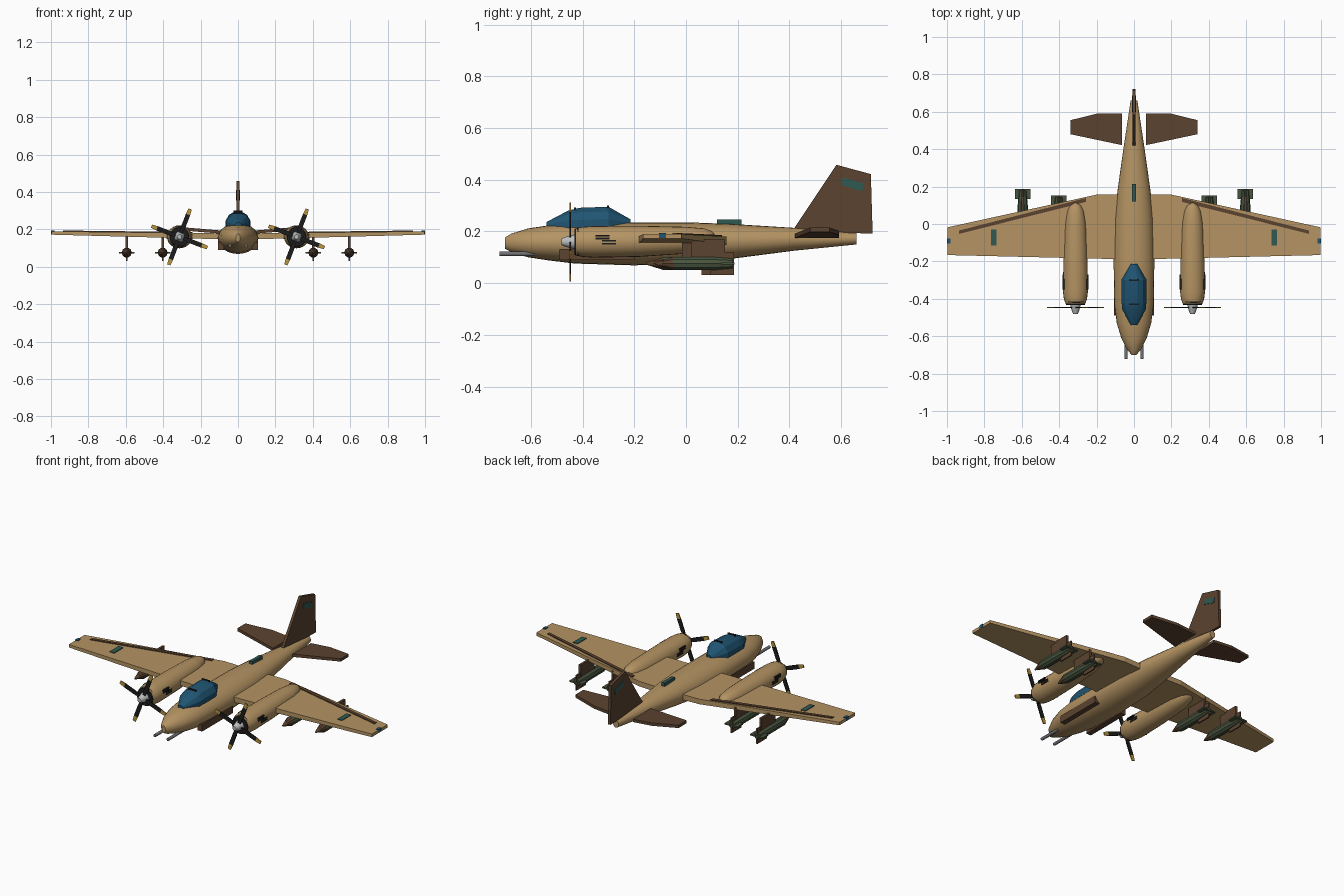
import bpy, bmesh, math
from mathutils import Vector, Matrix

if "Cube" in bpy.data.objects:
    bpy.data.objects.remove(bpy.data.objects["Cube"])


def mat(name, r, g, b):
    m = bpy.data.materials.new(name)
    m.diffuse_color = (r, g, b, 1)
    m.use_nodes = True
    m.node_tree.nodes["Principled BSDF"].inputs["Base Color"].default_value = m.diffuse_color
    return m


TAN = mat("desert tan", .46, .295, .125)
BROWN = mat("dark brown", .105, .056, .029)
BLUE = mat("canopy blue", .014, .09, .17)
TEAL = mat("panel teal", .03, .10, .085)
GREEN = mat("bomb green", .065, .09, .05)
BLACK = mat("black", .012, .012, .012)
YELLOW = mat("tip yellow", .5, .3, .05)
GREY = mat("gun grey", .17, .17, .18)
SILVER = mat("silver", .5, .52, .52)


def finish(bm, name, mats, smooth=None, rule=None):
    bmesh.ops.recalc_face_normals(bm, faces=bm.faces[:])
    me = bpy.data.meshes.new(name)
    bm.to_mesh(me)
    bm.free()
    for m in mats if isinstance(mats, (list, tuple)) else [mats]:
        me.materials.append(m)
    for p in me.polygons:
        p.use_smooth = smooth is not None
        if rule:
            p.material_index = rule(p.center)
    if smooth is not None:
        me.set_sharp_from_angle(angle=math.radians(smooth))
    ob = bpy.data.objects.new(name, me)
    bpy.context.collection.objects.link(ob)
    return ob


def loft(name, x, sections, mats, n=20, smooth=40, rule=None, turn=0.0):
    """Skin elliptical sections (y, z, half width, half height) along y."""
    bm = bmesh.new()
    rings = []
    for y, z, rx, rz in sections:
        rings.append([bm.verts.new((x + rx * math.cos(a), y, z + rz * math.sin(a)))
                      for a in (2 * math.pi * i / n + turn for i in range(n))])
    for r0, r1 in zip(rings, rings[1:]):
        for i in range(n):
            j = (i + 1) % n
            bm.faces.new((r0[i], r0[j], r1[j], r1[i]))
    bm.faces.new(rings[0])
    bm.faces.new(rings[-1])
    return finish(bm, name, mats, smooth, rule)


def slab(name, low, high, mats):
    """Solid between two matching outlines."""
    bm = bmesh.new()
    a = [bm.verts.new(p) for p in low]
    b = [bm.verts.new(p) for p in high]
    bm.faces.new(a)
    bm.faces.new(b)
    for i in range(len(a)):
        j = (i + 1) % len(a)
        bm.faces.new((a[i], a[j], b[j], b[i]))
    return finish(bm, name, mats)


def deck(name, side, outline, low, high, mats):
    """Wing-like plate: outline in x,y with heights low(x) and high(x)."""
    return slab(name, [(side * x, y, low(x)) for x, y in outline],
                [(side * x, y, high(x)) for x, y in outline], mats)


def upright(name, x, half, outline, mats):
    """Vertical plate: outline in y,z with thickness along x."""
    return slab(name, [(x - half, y, z) for y, z in outline],
                [(x + half, y, z) for y, z in outline], mats)


def box(name, lo, hi, mats):
    (x0, y0, z0), (x1, y1, z1) = lo, hi
    return upright(name, (x0 + x1) / 2, abs(x1 - x0) / 2,
                   [(y0, z0), (y1, z0), (y1, z1), (y0, z1)], mats)


# Fuselage
loft("fuselage", 0, [(-.70, .155, .012, .022), (-.675, .156, .035, .036),
                     (-.61, .156, .068, .056), (-.53, .156, .092, .068),
                     (-.43, .155, .105, .079), (-.20, .152, .109, .083),
                     (.02, .156, .104, .079), (.18, .162, .088, .067),
                     (.42, .17, .054, .044), (.66, .172, .018, .022)], TAN, 24)

# Canopy with hoops
loft("canopy", 0, [(-.54, .222, .018, .015), (-.455, .228, .066, .055),
                   (-.41, .228, .069, .066), (-.30, .228, .069, .07),
                   (-.215, .228, .018, .02)], BLUE, 12, 25, turn=math.pi / 12)
for y, z in ((-.43, .289), (-.302, .296)):
    box("canopy_catch", (-.025, y - .004, z - .01), (.025, y + .004, z + .004), BLACK)

# Tail fin and its panels
upright("tail_fin", 0, .008, [(.41, .20), (.582, .458), (.715, .422), (.722, .192)], BROWN)
for s in (-1, 1):
    upright("fin_panel", s * .009, .002, [(.598, .382), (.607, .41), (.688, .385), (.68, .355)], TEAL)

# Dorsal box
box("dorsal_box", (-.01, .12, .20), (.01, .215, .247), TEAL)

HUB_Z = .16


def wing_low(x):
    return .145 + .027 * x


def wing_high(x):
    return .178 + .012 * x


def propeller(x):
    for k in range(4):
        ang = math.radians(69 + 90 * k)
        bm = bmesh.new()
        # Cross-sections: radius, half chord
        rows = [(.015, .008), (.06, .012), (.128, .012), (.16, .009)]
        rings = [[bm.verts.new((r, dy, c)) for dy, c in
                  ((-.003, -w), (.003, -w), (.003, w), (-.003, w))] for r, w in rows]
        for a, b in zip(rings, rings[1:]):
            for i in range(4):
                bm.faces.new((a[i], a[(i + 1) % 4], b[(i + 1) % 4], b[i]))
        bm.faces.new(rings[0])
        bm.faces.new(rings[-1])
        ob = finish(bm, "propeller_blade", [BLACK, YELLOW], rule=lambda c: int(c.x > .13))
        ob.data.transform(Matrix.Translation((x, -.447, HUB_Z)) @ Matrix.Rotation(-ang, 4, 'Y'))


def bomb(x, y):
    z = .076
    loft("bomb", x, [(y - .12, z, .004, .004), (y - .05, z, .027, .027),
                     (y + .10, z, .027, .027), (y + .18, z, .020, .020)],
         [GREEN, BROWN], 10, 30, rule=lambda c: int(c.y < y - .055))
    # Crossed tail fins
    upright("bomb_fin", x, .004, [(y + .095, z - .045), (y + .185, z - .045),
                                  (y + .185, z + .045), (y + .095, z + .045)], BROWN)
    box("bomb_fin", (x - .042, y + .135, z - .004), (x + .042, y + .188, z + .004), GREEN)
    # Pylon
    box("bomb_pylon", (x - .007, y + .02, z + .02), (x + .007, y + .15, .17), BROWN)


for s in (-1, 1):
    # Wing
    deck("wing", s, [(0, -.19), (.998, -.166), (.998, -.018), (.2, .157), (0, .157)],
         wing_low, wing_high, TAN)
    # Trailing edge flap strip
    deck("flap_strip", s, [(.257, .118), (.936, -.053), (.936, -.035), (.257, .139)],
         lambda x: wing_high(x) - .003, lambda x: wing_high(x) + .005, BROWN)
    # Wing panel and tip light
    deck("wing_panel", s, [(.735, -.115), (.765, -.115), (.765, -.03), (.735, -.03)],
         lambda x: wing_high(x) - .002, lambda x: wing_high(x) + .004, TEAL)
    deck("wing_tip_light", s, [(.982, -.105), (1, -.105), (1, -.078), (.982, -.078)],
         lambda x: .174, lambda x: .194, BLUE)
    # Tailplane
    deck("tailplane", s, [(.065, .422), (.34, .48), (.34, .555), (.19, .592), (.065, .592)],
         lambda x: .175 + .085 * (x - .065), lambda x: .192 + .085 * (x - .065), BROWN)
    # Engine nacelle, dark intake and spinner
    nx = s * .313
    loft("engine_nacelle", nx, [(-.425, HUB_Z, .053, .053), (-.40, HUB_Z, .062, .058),
                                (-.36, HUB_Z, .067, .061), (-.18, HUB_Z + .002, .064, .060),
                                (0, HUB_Z + .006, .057, .052), (.07, HUB_Z + .012, .044, .04),
                                (.10, HUB_Z + .016, .028, .026), (.112, HUB_Z + .018, .01, .01)],
         TAN, 24)
    loft("engine_intake", nx, [(-.432, HUB_Z, .05, .05), (-.415, HUB_Z, .056, .056)], BLACK, 24)
    loft("spinner", nx, [(-.482, HUB_Z, .012, .012), (-.47, HUB_Z, .018, .018),
                         (-.43, HUB_Z, .029, .029)], SILVER, 16)
    propeller(nx)
    # Exhaust stacks on both flanks of the nacelle
    for e in (-1, 1):
        for y, z in ((-.35, .170), (-.325, .150)):
            for d in (0, .011):
                ex = nx + e * .063
                box("exhaust", (ex - .006, y, z + d), (ex + .006, y + .055, z + d + .006), BLACK)
    # Side pack and nose gun
    box("side_pack", (s * .075, -.49, .09), (s * .107, -.2, .132), BROWN)
    loft("nose_gun", s * .043, [(-.722, .114, .009, .009), (-.58, .114, .009, .009)], GREY, 10)
    # Underwing bombs
    bomb(s * .403, -.035)
    bomb(s * .595, 0)
